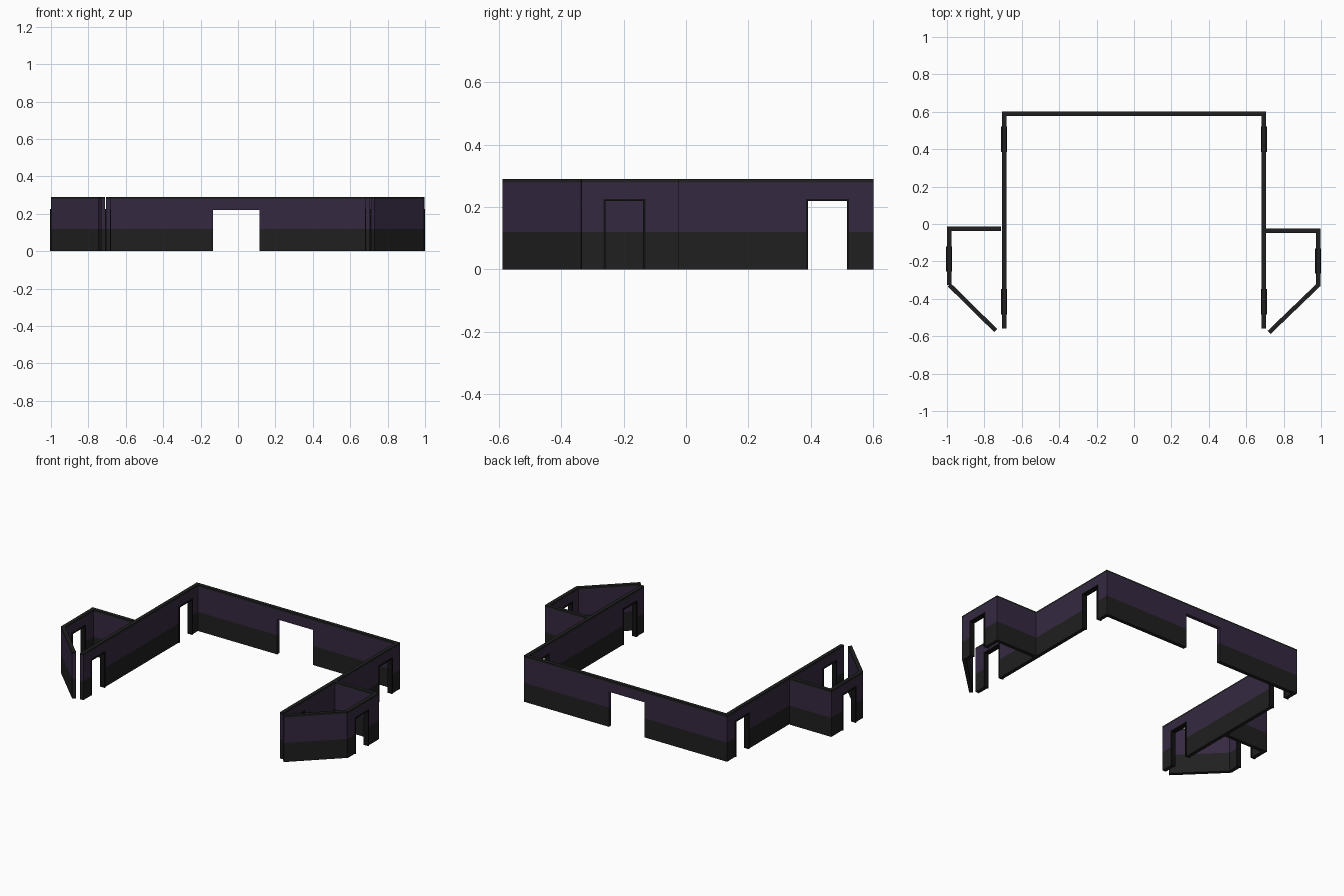
import bpy, bmesh
from mathutils import Vector

if "Cube" in bpy.data.objects:
    bpy.data.objects.remove(bpy.data.objects["Cube"])


def material(name, rgb):
    m = bpy.data.materials.new(name)
    m.diffuse_color = (*rgb, 1)
    m.use_nodes = True
    m.node_tree.nodes["Principled BSDF"].inputs["Base Color"].default_value = m.diffuse_color
    return m


PURPLE = material("purple_paint", (0.036, 0.022, 0.053))
DARK = material("dark_panel", (0.014, 0.014, 0.014))
BLACK = material("frame_black", (0.006, 0.006, 0.006))
T, DADO, CAP, TOP, DOOR_H, F = 0.023, 0.12, 0.279, 0.29, 0.226, 0.007


def panel(name, p0, p1, thick, us, zs, solid, mats, row_mat):
    """Upright slab on a cell grid; only outer faces are made."""
    p0, p1 = Vector((*p0, 0)), Vector((*p1, 0))
    d = (p1 - p0).normalized()
    n = Vector((-d.y, d.x, 0)) * thick / 2
    us, zs = sorted(set(us)), sorted(set(zs))
    bm = bmesh.new()

    def pt(i, k, s):
        return p0 + d * us[i] + n * s + Vector((0, 0, zs[k]))

    def full(i, k):
        return (0 <= i < len(us) - 1 and 0 <= k < len(zs) - 1 and
                solid((us[i] + us[i + 1]) / 2, (zs[k] + zs[k + 1]) / 2))

    for i in range(len(us) - 1):
        for k in range(len(zs) - 1):
            if not full(i, k):
                continue
            c = [(i, k), (i + 1, k), (i + 1, k + 1), (i, k + 1)]
            quads = [[pt(*q, -1) for q in c], [pt(*q, 1) for q in c[::-1]]]
            for e, (di, dk) in enumerate([(0, -1), (1, 0), (0, 1), (-1, 0)]):
                if not full(i + di, k + dk):
                    a, b = c[e], c[(e + 1) % 4]
                    quads.append([pt(*b, -1), pt(*a, -1), pt(*a, 1), pt(*b, 1)])
            for q in quads:
                f = bm.faces.new([bm.verts.new(v) for v in q])
                f.material_index = row_mat((zs[k] + zs[k + 1]) / 2)
    bmesh.ops.remove_doubles(bm, verts=bm.verts, dist=1e-5)
    bmesh.ops.recalc_face_normals(bm, faces=bm.faces)
    me = bpy.data.meshes.new(name)
    bm.to_mesh(me)
    bm.free()
    for m in mats:
        me.materials.append(m)
    ob = bpy.data.objects.new(name, me)
    bpy.context.collection.objects.link(ob)


def wall(name, p0, p1, doors=(), framed=True, h=DOOR_H):
    """Two-tone wall with a dark cap; doors are spans measured from p0."""
    length = (Vector(p1) - Vector(p0)).length
    us = [0, length] + [u for d in doors for u in d]
    zs = [0, DADO, CAP, TOP] + ([h] if doors else [])
    panel(name, p0, p1, T, us, zs,
          lambda u, z: z > h or not any(a < u < b for a, b in doors),
          [DARK, PURPLE], lambda z: int(DADO < z < CAP))
    for j, (a, b) in enumerate(doors if framed else ()):
        panel(f"{name}_door_frame_{j + 1}", p0, p1, 0.032,
              [a, a + F, b - F, b], [0, h - F, h],
              lambda u, z: z > h - F or u < a + F or u > b - F,
              [BLACK], lambda z: 0)


# Back wall with wide open doorway
wall("back_wall", (-0.706, 0.589), (0.706, 0.589), [(0.573, 0.821)], False, 0.22)

# Long side walls, each with two framed doors
for side, s in (("left", -1), ("right", 1)):
    wall(side + "_hall_wall", (s * 0.694, -0.56), (s * 0.694, 0.5775),
         [(0.075, 0.212), (0.944, 1.082)])

# Right side room
wall("right_room_back", (0.7055, -0.036), (0.996, -0.036))
wall("right_room_outer", (0.985, -0.335), (0.985, -0.0475), [(0.07, 0.205)])
wall("right_room_diagonal", (0.722, -0.58), (0.984, -0.328))

# Left side room
wall("left_room_back", (-1.0, -0.025), (-0.71, -0.025))
wall("left_room_outer", (-0.988, -0.327), (-0.988, -0.0365), [(0.072, 0.207)])
wall("left_room_diagonal", (-0.739, -0.57), (-0.988, -0.325))
